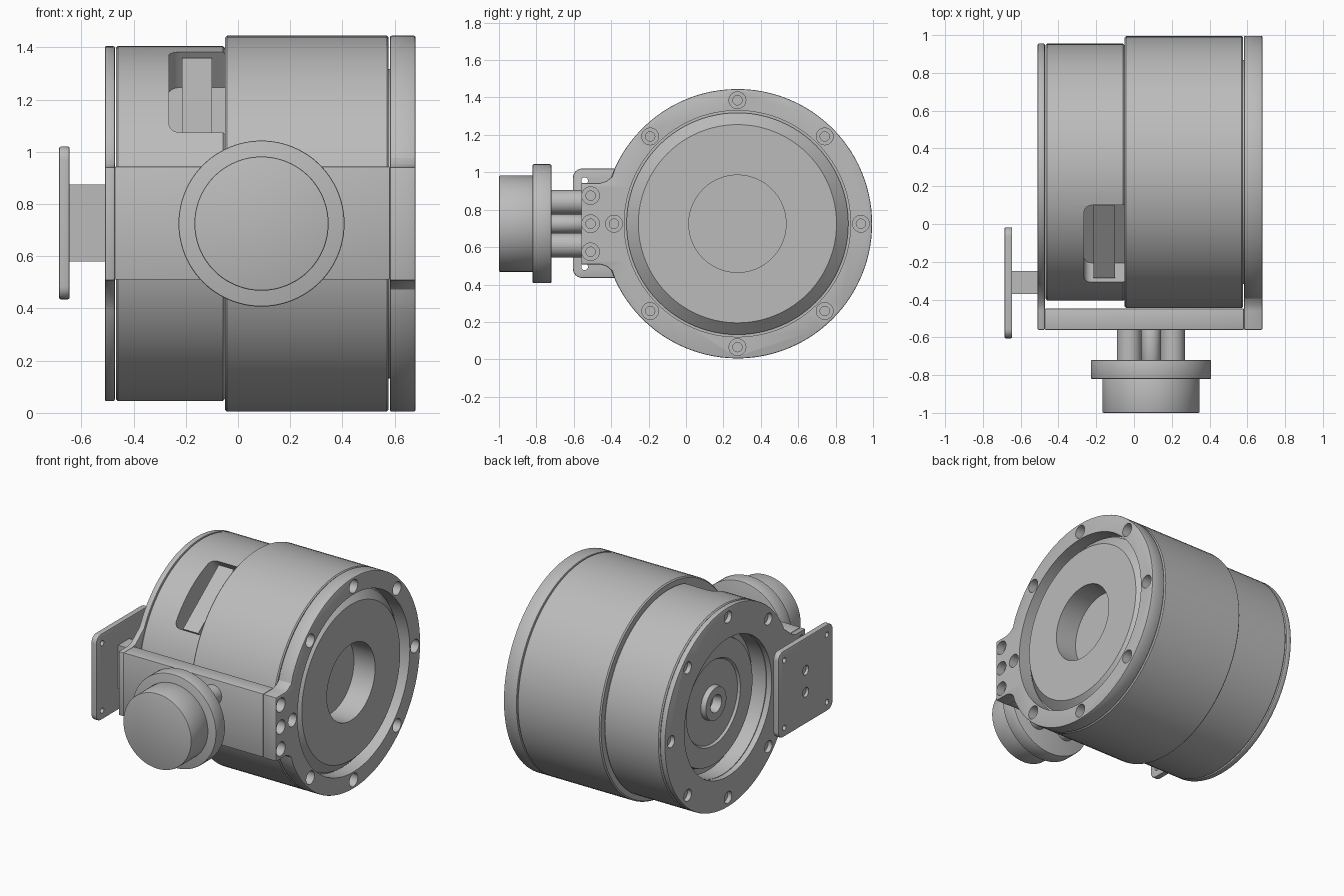
import bpy, bmesh
from math import pi, sin, cos, asin, radians
from mathutils import Matrix, Vector

if "Cube" in bpy.data.objects:
    bpy.data.objects.remove(bpy.data.objects["Cube"])

metal = bpy.data.materials.new("grey metal")
metal.use_nodes = True
metal.diffuse_color = (0.5, 0.5, 0.5, 1)
metal.node_tree.nodes["Principled BSDF"].inputs["Base Color"].default_value = (0.5, 0.5, 0.5, 1)

CY, CZ = 0.275, 0.725                          # main axis
MAIN = Matrix.Translation((0, CY, CZ))
MOTOR = Matrix.Translation((0.09, 0, CZ)) @ Matrix.Rotation(-pi / 2, 4, 'Z')


def make(name, bm):
    bmesh.ops.recalc_face_normals(bm, faces=bm.faces[:])
    mesh = bpy.data.meshes.new(name)
    bm.to_mesh(mesh)
    bm.free()
    ob = bpy.data.objects.new(name, mesh)
    bpy.context.collection.objects.link(ob)
    mesh.materials.append(metal)
    return ob


def lathe(bm, profile, place, steps=96):
    """Spin (x, radius) points about the local x axis."""
    old = set(bm.verts)
    verts = [bm.verts.new((x, 0, r)) for x, r in profile]
    edges = [bm.edges.new(pair) for pair in zip(verts, verts[1:])]
    bmesh.ops.spin(bm, geom=verts + edges, cent=(0, 0, 0), axis=(1, 0, 0),
                   angle=2 * pi, steps=steps)
    new = [v for v in bm.verts if v not in old]
    bmesh.ops.transform(bm, matrix=place, verts=new)
    bmesh.ops.remove_doubles(bm, verts=new, dist=1e-5)


def turned(name, profile, place=MAIN, steps=96):
    bm = bmesh.new()
    lathe(bm, profile, place, steps)
    return make(name, bm)


def box(name, lo, hi, place=Matrix(), round_axis=None, radius=0.05):
    """Box between two corners, with edges along one axis rounded."""
    bm = bmesh.new()
    bmesh.ops.create_cube(bm, size=1)
    lo, hi = Vector(lo), Vector(hi)
    for v in bm.verts:
        v.co = (lo + hi) / 2 + Matrix.Diagonal(hi - lo) @ v.co
    if round_axis is not None:
        edges = [e for e in bm.edges
                 if abs((e.verts[0].co - e.verts[1].co).normalized()[round_axis]) > 0.9]
        bmesh.ops.bevel(bm, geom=edges, offset=radius, segments=6, profile=0.5, affect='EDGES')
    bm.transform(place)
    return make(name, bm)


def apply(ob, kind, **settings):
    mod = ob.modifiers.new(kind, kind)
    for key, value in settings.items():
        setattr(mod, key, value)
    bpy.context.view_layer.objects.active = ob
    bpy.ops.object.modifier_apply(modifier=mod.name)


def soften(ob, width=0.006):
    apply(ob, 'BEVEL', width=width, segments=2, limit_method='ANGLE', angle_limit=radians(40))


def cut(ob, cutter):
    apply(ob, 'BOOLEAN', object=cutter, operation='DIFFERENCE', solver='EXACT')
    bpy.data.objects.remove(cutter)


def holes(profile, centres):
    """One cutter holding a stepped hole at every (y, z) centre."""
    bm = bmesh.new()
    for y, z in centres:
        lathe(bm, profile, Matrix.Translation((0, y, z)), 24)
    return make("hole_cutter", bm)


def step_hole(x0, x1, x2, r1, r2):
    return [(x0, 0), (x0, r1), (x1, r1), (x1, r2), (x2, r2), (x2, 0)]


def rod(x0, x1, r):
    return [(x0, 0), (x0, r), (x1, r), (x1, 0)]


def bolt_circle(r):
    return [(CY + r * cos(i * pi / 4), CZ + r * sin(i * pi / 4)) for i in range(8)]


def flange(name, radius, bore, x0, x1):
    """Round end plate with a filleted mounting lug at the front."""
    gap = asin(0.3 / radius)
    arc = [-(pi - gap) + 2 * (pi - gap) * i / 96 for i in range(97)]
    pts = [(radius * cos(a), radius * sin(a)) for a in arc]
    lug = [(-0.67, 0.252), (-0.70, 0.228), (-0.735, 0.2175), (-0.835, 0.2175)]
    pts += lug + [(y, -z) for y, z in reversed(lug)]
    bm = bmesh.new()
    face = bm.faces.new([bm.verts.new((x0, CY + y, CZ + z)) for y, z in pts])
    res = bmesh.ops.extrude_face_region(bm, geom=[face], use_keep_orig=True)
    bmesh.ops.translate(bm, vec=(x1 - x0, 0, 0),
                        verts=[v for v in res["geom"] if isinstance(v, bmesh.types.BMVert)])
    ob = make(name, bm)
    soften(ob)
    cut(ob, turned("bore_cutter", rod(x0 - 0.1, x1 + 0.1, bore)))
    return ob


lug_holes = [(-0.51, CZ + dz) for dz in (-0.15, 0, 0.15)]
parts = []

# large housing with its conical end disc and central pocket
parts.append(turned("large_housing", [
    (-0.05, 0), (-0.05, 0.712), (-0.042, 0.72), (0.57, 0.72), (0.577, 0.713),
    (0.577, 0.593), (0.6, 0.593), (0.66, 0.53), (0.66, 0.26), (0.5, 0.26), (0.5, 0)]))

# small housing with stepped recess and hub in its end
small = turned("small_housing", [
    (-0.05, 0), (-0.05, 0.672), (-0.058, 0.68), (-0.46, 0.68), (-0.468, 0.672),
    (-0.468, 0.47), (-0.36, 0.47), (-0.36, 0.43), (-0.4, 0.42), (-0.4, 0.29),
    (-0.385, 0.28), (-0.385, 0.115), (-0.42, 0.11), (-0.42, 0.06), (-0.36, 0.05), (-0.36, 0)])
parts.append(small)

# window in the small housing and the terminal block inside it
tilt = MAIN @ Matrix.Rotation(radians(37), 4, 'X')
cut(small, box("window_cutter", (-0.265, -0.255, 0.46), (0.05, 0.255, 0.85), tilt, 2, 0.04))
parts.append(box("terminal_block", (-0.215, -0.241, 0.44), (-0.1, 0.241, 0.612), tilt))

# end flanges with bolt holes
right = flange("large_end_flange", 0.72, 0.605, 0.582, 0.68)
cut(right, holes(step_hole(0.7, 0.62, 0.59, 0.045, 0.025), bolt_circle(0.66)))
cut(right, holes(step_hole(0.7, 0.62, 0.59, 0.047, 0.025), lug_holes))
left = flange("small_end_flange", 0.68, 0.47, -0.51, -0.472)
cut(left, holes(rod(-0.6, -0.48, 0.04), bolt_circle(0.615)))
cut(left, holes(rod(-0.6, -0.48, 0.04), lug_holes))
parts += [right, left]

# front mounting bar joining the two lugs
bar = box("front_mounting_bar", (-0.472, -0.56, 0.51), (0.582, -0.448, 0.943))
soften(bar, 0.004)
parts.append(bar)

# side bracket: neck and drilled plate
parts.append(box("bracket_neck", (-0.65, -0.37, 0.58), (-0.505, -0.25, 0.875)))
plate = box("bracket_plate", (-0.685, -0.605, 0.435), (-0.645, -0.018, 1.02), round_axis=0)
soften(plate)
corners = [(-0.312 + a * 0.23, CZ + b * 0.23) for a in (-1, 1) for b in (-1, 1)]
cut(plate, holes(rod(-0.75, -0.6, 0.018), corners))
cut(plate, holes(rod(-0.75, -0.665, 0.032), [(-0.312, CZ + d) for d in (-0.075, 0.075)]))
parts.append(plate)

# front motor: cap, collar, shaft and four posts
for name, x0, x1, r in (("motor_cap", 0.81, 1.0, 0.257), ("motor_collar", 0.72, 0.82, 0.318),
                        ("motor_shaft", 0.55, 0.73, 0.05)):
    ob = turned(name, rod(x0, x1, r), MOTOR)
    soften(ob)
    parts.append(ob)
for a in (-1, 1):
    for b in (-1, 1):
        spot = MOTOR @ Matrix.Translation((0, a * 0.115, b * 0.115))
        parts.append(turned("motor_post", rod(0.55, 0.73, 0.065), spot, 32))

# smooth round surfaces, keep edges crisp
bpy.ops.object.select_all(action='DESELECT')
for ob in parts:
    ob.select_set(True)
bpy.context.view_layer.objects.active = parts[0]
bpy.ops.object.shade_smooth_by_angle(angle=radians(30))
